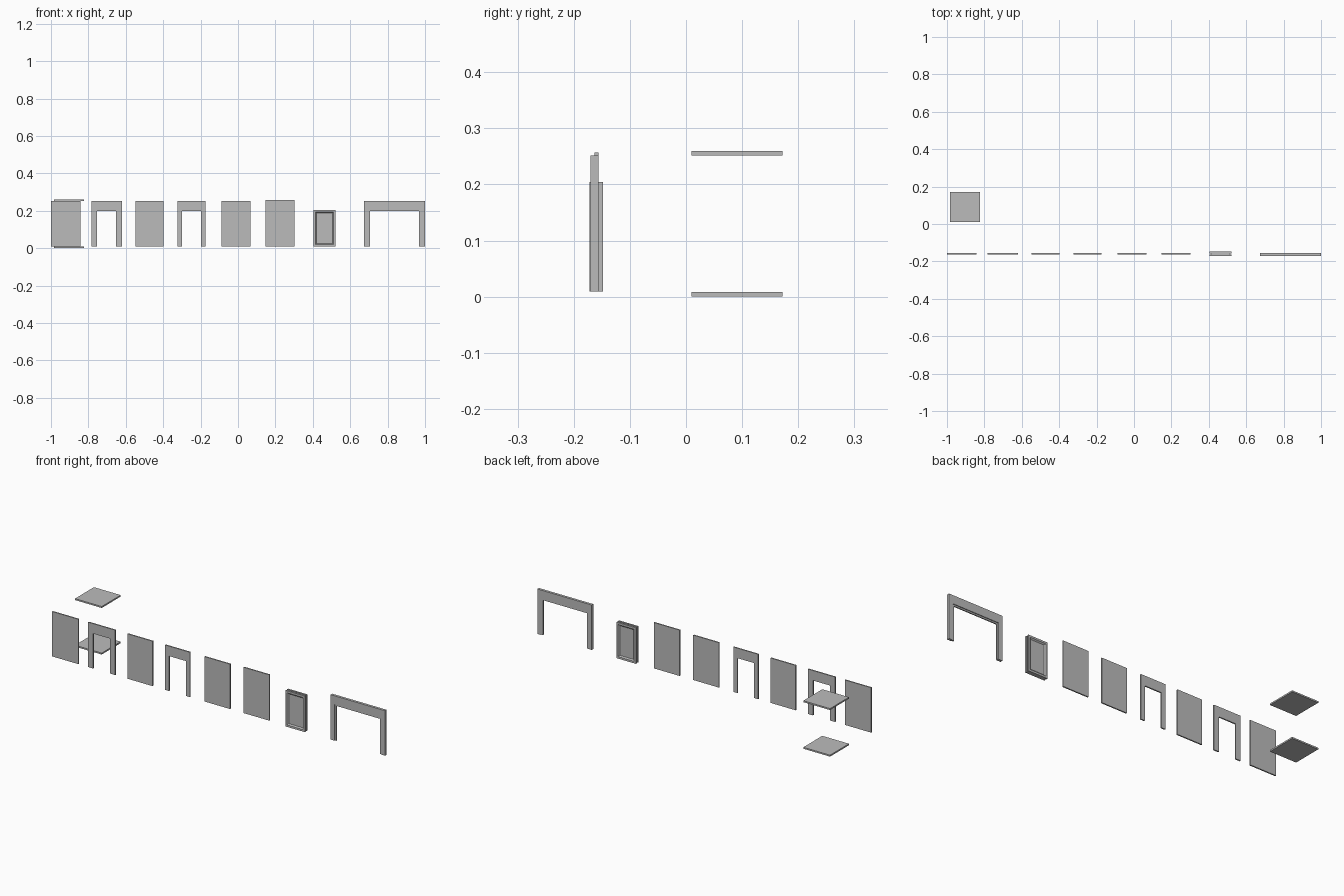
import bpy
import bmesh

if "Cube" in bpy.data.objects:
    bpy.data.objects.remove(bpy.data.objects["Cube"], do_unlink=True)

grey = bpy.data.materials.new("plain grey")
grey.use_nodes = True
colour = (0.5, 0.5, 0.5, 1)
grey.diffuse_color = colour
grey.node_tree.nodes["Principled BSDF"].inputs["Base Color"].default_value = colour

BASE, TOP, HEAD = 0.009, 0.252, 0.198
WALL_Y = (-0.163, -0.156)


def finish(name, bm):
    bmesh.ops.recalc_face_normals(bm, faces=bm.faces)
    mesh = bpy.data.meshes.new(name)
    bm.to_mesh(mesh)
    bm.free()
    mesh.materials.append(grey)
    obj = bpy.data.objects.new(name, mesh)
    bpy.context.collection.objects.link(obj)
    return obj


def extrude_outline(bm, outline, y):
    """Extrude an x-z outline between two y values."""
    face = bm.faces.new([bm.verts.new((px, y[0], pz)) for px, pz in outline])
    result = bmesh.ops.extrude_face_region(bm, geom=[face])
    verts = [v for v in result["geom"] if isinstance(v, bmesh.types.BMVert)]
    bmesh.ops.translate(bm, verts=verts, vec=(0, y[1] - y[0], 0))


def slab(name, x, y, z):
    bm = bmesh.new()
    extrude_outline(bm, [(x[0], z[0]), (x[1], z[0]), (x[1], z[1]), (x[0], z[1])], y)
    return finish(name, bm)


def portal(bm, x, opening, y, head=HEAD):
    """Upside-down U: two legs and a lintel."""
    extrude_outline(bm, [(x[0], BASE), (opening[0], BASE), (opening[0], head),
                         (opening[1], head), (opening[1], BASE), (x[1], BASE),
                         (x[1], TOP), (x[0], TOP)], y)


# Floor and ceiling tiles
for name, z in (("floor_tile", (0, 0.008)), ("ceiling_tile", (0.252, 0.26))):
    slab(name, (-0.983, -0.823), (0.01, 0.172), z)

# Plain wall panels
walls = [(-1.0, -0.842, TOP), (-0.548, -0.398, TOP),
         (-0.087, 0.066, TOP), (0.148, 0.302, 0.257)]
for i, (left, right, top) in enumerate(walls):
    slab(f"wall_panel_{i + 1}", (left, right), WALL_Y, (BASE, top))

# Wall panels with a doorway
doorways = [((-0.783, -0.621), (-0.753, -0.651)), ((-0.323, -0.174), (-0.299, -0.198))]
for i, (x, opening) in enumerate(doorways):
    bm = bmesh.new()
    portal(bm, x, opening, WALL_Y)
    finish(f"doorway_panel_{i + 1}", bm)

# Wide gateway: core with a stepped trim on both sides
bm = bmesh.new()
portal(bm, (0.674, 1.0), (0.706, 0.968), (-0.166, -0.160))
for y in ((-0.170, -0.166), (-0.160, -0.156)):
    portal(bm, (0.674, 1.0), (0.698, 0.976), y, HEAD + 0.008)
finish("wide_gateway", bm)

# Door: slim core between two framed leaves with sunken panels
slab("door_core", (0.411, 0.514), (-0.163, -0.157), (BASE, 0.198))
for name, y, facing in (("door_front_leaf", (-0.172, -0.163), -1),
                        ("door_back_leaf", (-0.157, -0.148), 1)):
    leaf = slab(name, (0.404, 0.521), y, (BASE, 0.204))
    bm = bmesh.new()
    bm.from_mesh(leaf.data)
    bm.normal_update()
    panel = [f for f in bm.faces if f.normal.y * facing > 0.9]
    bmesh.ops.inset_region(bm, faces=panel, thickness=0.015)
    bmesh.ops.inset_region(bm, faces=panel, thickness=0.009, depth=-0.006)
    bm.to_mesh(leaf.data)
    bm.free()
